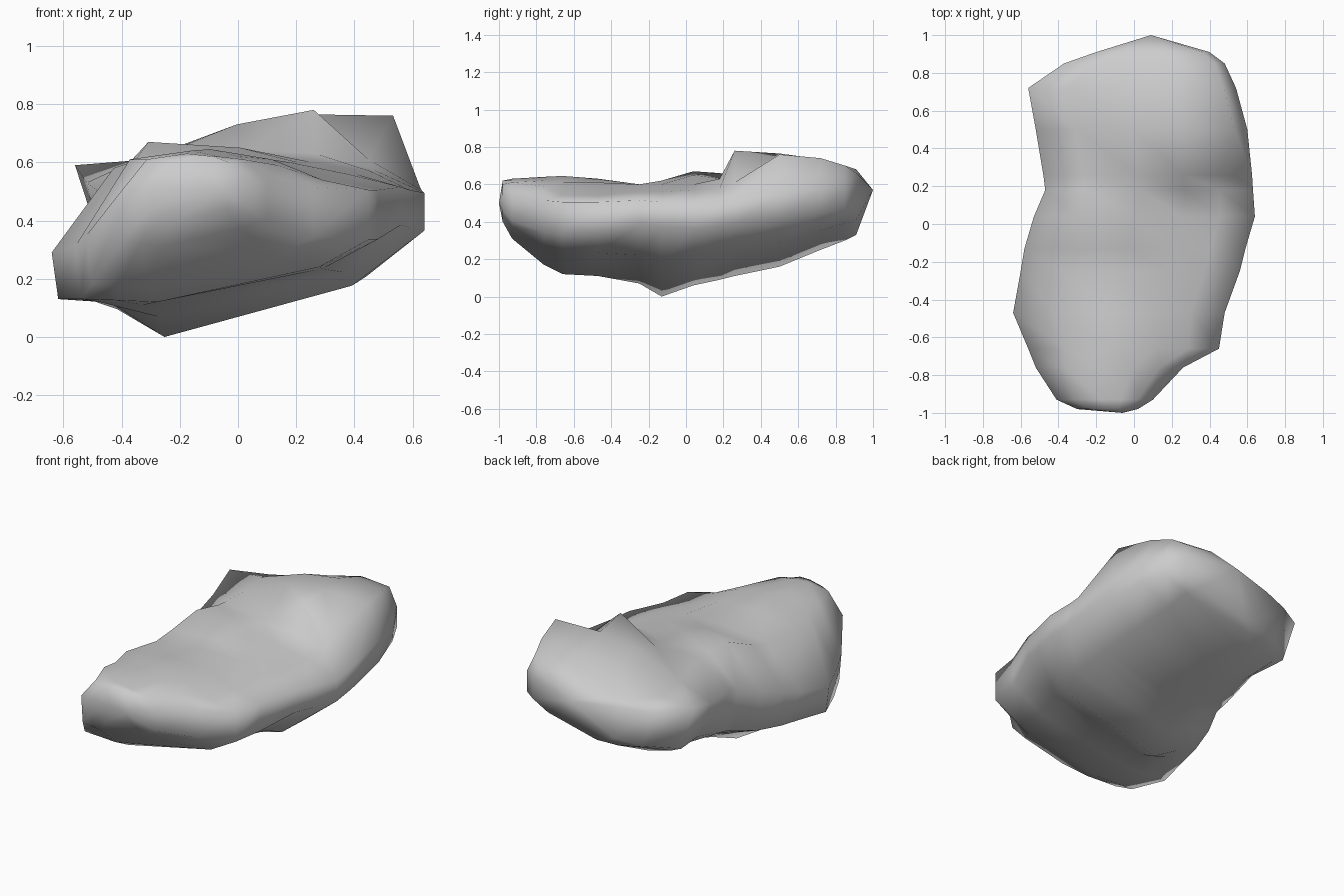
import bpy, bmesh

# Rock cross-sections, front to back:
# y, left x, right x, left side z (upper, lower), right z, bottom z,
# top z at left / middle / right-middle / right edge
SECTIONS = [
    (-.98, -.30, .02, .52, .44, .50, .40, .60, .62, .62, .60),
    (-.93, -.41, .10, .49, .33, .47, .31, .61, .63, .62, .61),
    (-.76, -.52, .26, .35, .18, .43, .17, .61, .64, .62, .59),
    (-.66, -.56, .45, .31, .13, .42, .12, .60, .645, .61, .54),
    (-.47, -.64, .48, .29, .13, .42, .11, .58, .63, .61, .54),
    (-.25, -.60, .56, .33, .15, .45, .07, .57, .60, .60, .56),
    (-.13, -.58, .59, .37, .16, .44, .00, .60, .62, .60, .56),
    (.04, -.53, .64, .43, .18, .43, .06, .67, .65, .60, .57),
    (.18, -.47, .63, .49, .22, .44, .09, .66, .63, .63, .58),
    (.26, -.48, .625, .50, .25, .45, .11, .645, .64, .78, .61),
    (.50, -.52, .60, .53, .30, .48, .16, .61, .73, .765, .76),
    (.72, -.56, .54, .59, .32, .51, .25, .60, .70, .735, .74),
    (.85, -.37, .48, .56, .34, .53, .30, .60, .66, .70, .70),
]
BACK_RIM = (.91, -.20, .40, .57, .37, .53, .33, .60, .65, .68, .66)


def ring(y, xl, xr, zlu, zll, zr, zb, tl, tm, tn, tr):
    """Eleven-sided rock section with blunt sides and a skewed underside."""
    w = xr - xl
    h = min(.085 if y < -.3 else .065, (tm - zb) * .2)
    edge = .94 if y > .4 else .84
    inset = .08 if y > .4 else .02
    return [
        (xl, y, zlu), (xl + inset * w, y, zll),
        (xl + .14 * w, y, zb + (zll - zb) * .6),
        (xl + .28 * w, y, zb),
        (xl + .83 * w, y, zb + (zr - zb) * .4),
        (xr, y, zr - h), (xr, y, zr + h),
        (xl + edge * w, y, tr), (xl + .67 * w, y, tn),
        (xl + .46 * w, y, tm), (xl + .19 * w, y, tl),
    ]


# Loft the rock body
bm = bmesh.new()
rings = [[bm.verts.new(p) for p in ring(*s)] for s in SECTIONS + [BACK_RIM]]
for a, b in zip(rings, rings[1:]):
    for i in range(len(a)):
        j = (i + 1) % len(a)
        bm.faces.new((a[i], a[j], b[j], b[i]))

# Blunt points closing the front and back
for loop, tip in ((rings[0], (-.06, -1.0, .50)), (rings[-1], (.09, 1.0, .57))):
    point = bm.verts.new(tip)
    for i in range(len(loop)):
        bm.faces.new((loop[i], loop[(i + 1) % len(loop)], point))
bmesh.ops.recalc_face_normals(bm, faces=bm.faces)

mesh = bpy.data.meshes.new("rock")
bm.to_mesh(mesh)
bm.free()
rock = bpy.data.objects.new("rock", mesh)
bpy.context.collection.objects.link(rock)

# Soft shading over the low-poly surface
for poly in mesh.polygons:
    poly.use_smooth = True
